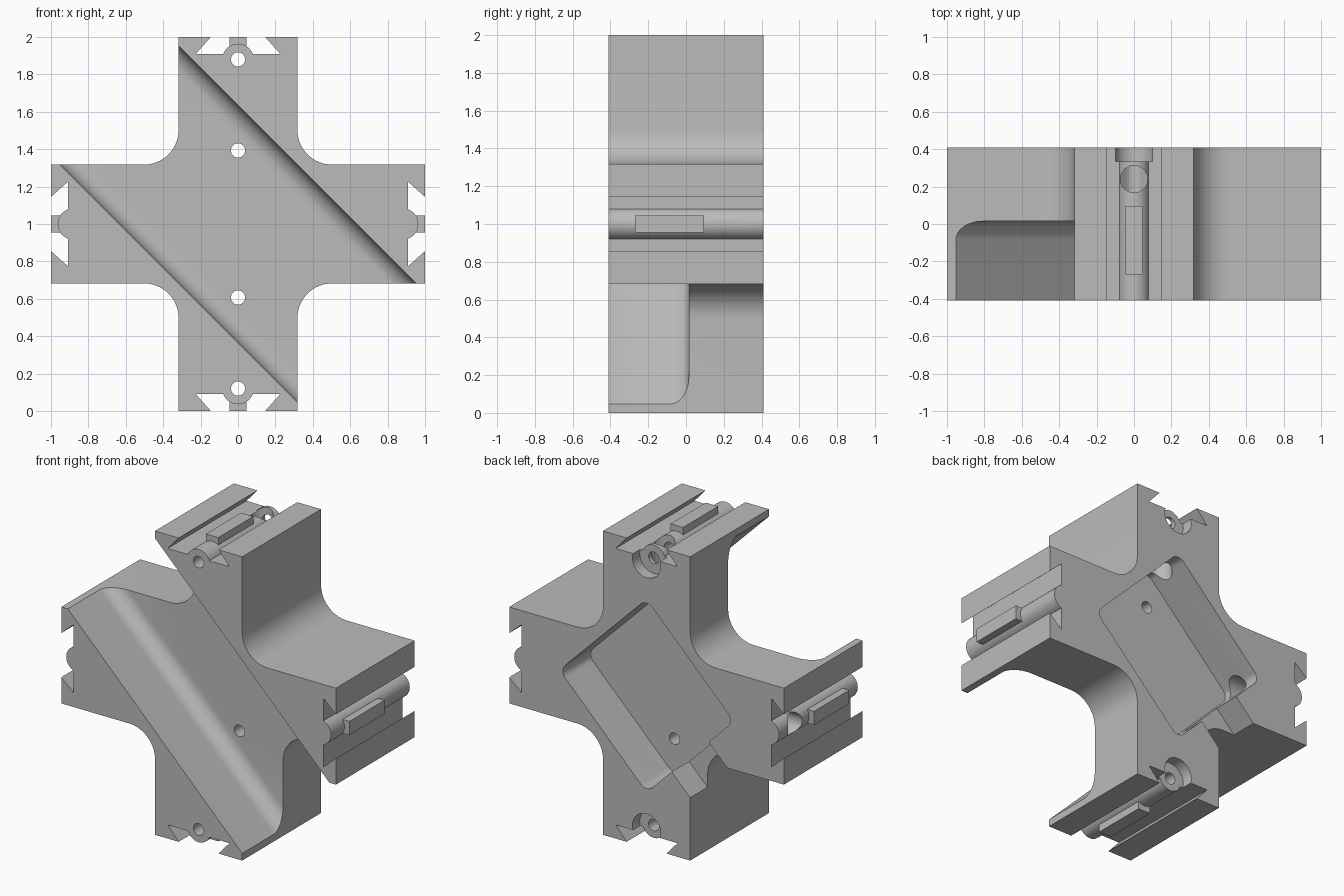
import bpy, bmesh, math
from mathutils import Matrix, Vector

if "Cube" in bpy.data.objects:
    bpy.data.objects.remove(bpy.data.objects["Cube"])

HALF_DEPTH, ARM, DIAG = 0.41, 0.3175, 0.449
CENTRE = Matrix.Translation((0, 0, 1))
FACING = Matrix.Rotation(math.radians(90), 4, 'X')      # profile x,y -> world x,z
DIAGONAL = Matrix.Rotation(math.radians(-45), 4, 'Y')

grey = bpy.data.materials.new("plain_grey")
grey.use_nodes = True
grey.diffuse_color = (0.5, 0.5, 0.5, 1)
grey.node_tree.nodes["Principled BSDF"].inputs["Base Color"].default_value = (0.5, 0.5, 0.5, 1)


def rounded(corners, steps=10):
    """Outline from (x, y, radius) corners."""
    out = []
    for i, (x, y, r) in enumerate(corners):
        p = Vector((x, y))
        if not r:
            out.append(p)
            continue
        a = (Vector(corners[i - 1][:2]) - p).normalized()
        b = (Vector(corners[(i + 1) % len(corners)][:2]) - p).normalized()
        half = a.angle(b) / 2
        mid = p + (a + b).normalized() * (r / math.sin(half))
        start = p + a * (r / math.tan(half)) - mid
        end = p + b * (r / math.tan(half)) - mid
        sweep = math.pi - 2 * half
        for k in range(steps + 1):
            t = k / steps
            out.append(mid + (start * math.sin((1 - t) * sweep) + end * math.sin(t * sweep)) / math.sin(sweep))
    return out


def prism(name, outline, length, matrix):
    """Extrude an outline, centred along its own z."""
    bm = bmesh.new()
    face = bm.faces.new([bm.verts.new((p[0], p[1], -length / 2)) for p in outline])
    top = bmesh.ops.extrude_face_region(bm, geom=[face])["geom"]
    bmesh.ops.translate(bm, vec=(0, 0, length), verts=[g for g in top if isinstance(g, bmesh.types.BMVert)])
    bm.transform(matrix)
    bmesh.ops.recalc_face_normals(bm, faces=bm.faces)
    mesh = bpy.data.meshes.new(name)
    bm.to_mesh(mesh)
    bm.free()
    mesh.materials.append(grey)
    obj = bpy.data.objects.new(name, mesh)
    bpy.context.collection.objects.link(obj)
    return obj


def circle(r, cx=0, cy=0, n=32):
    return [(cx + r * math.cos(math.tau * i / n), cy + r * math.sin(math.tau * i / n)) for i in range(n)]


def box(w, y0, y1):
    return [(-w, y0), (w, y0), (w, y1), (-w, y1)]


def combine(body, tool, operation):
    """Apply a boolean and drop the tool."""
    tool.hide_render = True
    mod = body.modifiers.new(operation.lower(), 'BOOLEAN')
    mod.operation, mod.solver, mod.object = operation, 'EXACT', tool
    graph = bpy.context.evaluated_depsgraph_get()
    mesh = bpy.data.meshes.new_from_object(body.evaluated_get(graph))
    body.modifiers.clear()
    body.data = mesh
    bpy.data.objects.remove(tool)


def cut(body, *args):
    combine(body, prism(*args), 'DIFFERENCE')


# Cross shaped block with rounded inner corners
quarter = [Vector(p) for p in ((ARM, 1), (ARM, ARM), (1, ARM))]
corners = []
for k in range(4):
    turn = Matrix.Rotation(-k * math.pi / 2, 2)
    corners += [(*(turn @ p), 0.185 if i == 1 else 0) for i, p in enumerate(quarter)]
body = prism("cross_block", rounded(corners), 2 * HALF_DEPTH, CENTRE @ FACING)

# Diagonal channel across the front
channel = rounded([(-DIAG, -1, 0), (DIAG, -1, 0), (DIAG, 0.015, 0.1), (-DIAG, 0.015, 0.1)])
cut(body, "channel_cutter", channel, 4, CENTRE @ DIAGONAL)

# Square pocket in the back, with an open notch on one side
pocket = rounded([(x, y, 0.06) for x, y in box(DIAG, -DIAG, DIAG)])
at_back = lambda floor: CENTRE @ Matrix.Translation((0, floor + 0.25, 0)) @ DIAGONAL @ FACING
cut(body, "pocket_cutter", pocket, 0.5, at_back(0.12))
notch = [(-0.8, -0.19), (-0.4, -0.19), (-0.4, 0.19), (-0.8, 0.19)]
cut(body, "notch_cutter", notch, 0.5, at_back(0.23))

# Dovetail slot, boss, key and holes at the end of each arm
dovetail = [(-0.145, 1), (-0.145, 1.1), (0.145, 1.1), (0.145, 1), (0.225, 0.91), (-0.225, 0.91)]
for k in range(4):
    arm = CENTRE @ Matrix.Rotation(k * math.pi / 2, 4, 'Y')
    cut(body, "dovetail_cutter", dovetail, 1, arm @ FACING)
    combine(body, prism("boss", circle(0.084, 0, 0.88), 2 * HALF_DEPTH, arm @ FACING), 'UNION')
    key_place = arm @ Matrix.Translation((0, -0.087, 0)) @ FACING
    combine(body, prism("key", box(0.045, 0.89, 1), 0.365, key_place), 'UNION')
    counterbore = arm @ Matrix.Translation((0, 0.435, 0)) @ FACING
    cut(body, "counterbore_cutter", circle(0.103, 0, 0.88), 0.2, counterbore)
    cut(body, "boss_hole_cutter", circle(0.038, 0, 0.88, 24), 2, arm @ FACING)
    cut(body, "floor_hole_cutter", circle(0.038, 0, 0.393, 24), 2, arm @ FACING)
    cross_hole = arm @ Matrix.Translation((0, 0, 0.8))
    cut(body, "cross_hole_cutter", circle(0.073, 0, 0.24), 0.8, cross_hole)

# Smooth the curved walls, keep the edges sharp
bpy.ops.object.select_all(action='DESELECT')
body.select_set(True)
bpy.context.view_layer.objects.active = body
bpy.ops.object.shade_smooth_by_angle(angle=math.radians(30))
